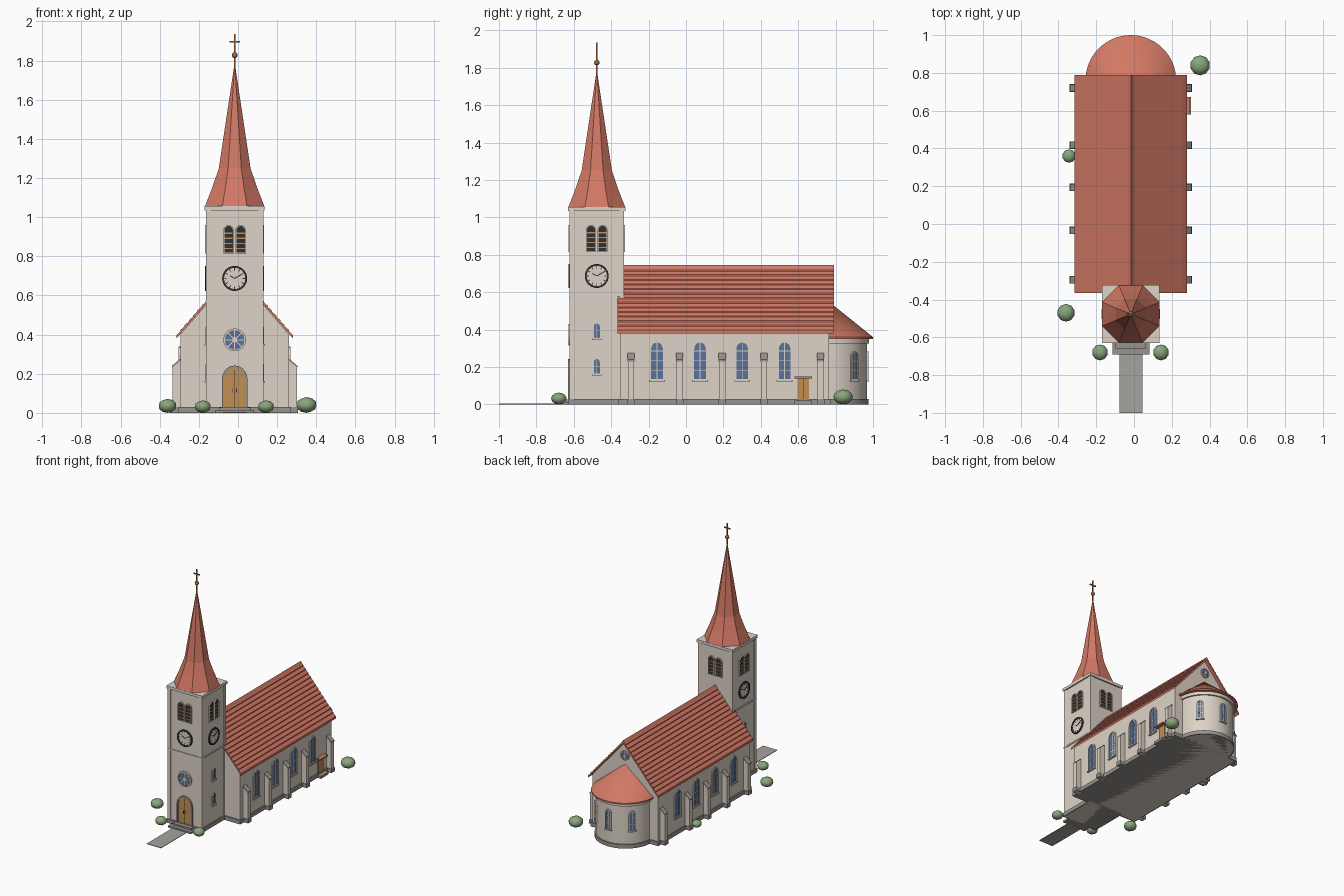
import bpy, bmesh, math
from mathutils import Matrix, Vector

if "Cube" in bpy.data.objects:
    bpy.data.objects.remove(bpy.data.objects["Cube"])

CX, TY = -0.017, -0.477          # model axis, tower centre
PI = math.pi

# ---- colours
def lin(c):
    c /= 255
    return c / 12.92 if c <= 0.04045 else ((c + 0.055) / 1.055) ** 2.4

MATS = {}
for name, rgb in {"plaster": (222, 211, 199), "stone": (152, 147, 142),
                  "roof_tile": (210, 120, 100), "glass": (88, 114, 156),
                  "wood": (196, 142, 82), "dark": (48, 48, 50),
                  "foliage": (138, 166, 124), "bronze": (158, 106, 60),
                  "paving": (166, 163, 160)}.items():
    m = bpy.data.materials.new(name)
    m.diffuse_color = (*[lin(c) for c in rgb], 1)
    m.use_nodes = True
    m.node_tree.nodes["Principled BSDF"].inputs["Base Color"].default_value = m.diffuse_color
    MATS[name] = m

# ---- one bmesh per named part
parts = {}
def part(name, mat):
    if name not in parts:
        parts[name] = (bmesh.new(), mat)
    return parts[name][0]

FLAT = Matrix.Identity(4)
def facing(x, y, deg):
    """Local u = right, v = up, w = outward for a wall facing angle deg."""
    a = math.radians(deg)
    c, s = math.cos(a), math.sin(a)
    return Matrix(((-s, 0, c, x), (c, 0, s, y), (0, 1, 0, 0), (0, 0, 0, 1)))

def prism(name, mat, pts, w0, w1, M=FLAT):
    bm = part(name, mat)
    lo, hi = ([bm.verts.new(M @ Vector((u, v, w))) for u, v in pts] for w in (w0, w1))
    n = len(pts)
    bm.faces.new(lo[::-1])
    bm.faces.new(hi)
    for i in range(n):
        j = (i + 1) % n
        bm.faces.new((lo[i], lo[j], hi[j], hi[i]))

def ring(name, mat, outer, inner, w0, w1, M):
    bm = part(name, mat)
    loops = [[bm.verts.new(M @ Vector((u, v, w))) for u, v in p]
             for p, w in ((outer, w0), (outer, w1), (inner, w1), (inner, w0))]
    n = len(outer)
    for k in range(4):
        a, b = loops[k], loops[(k + 1) % 4]
        for i in range(n):
            j = (i + 1) % n
            bm.faces.new((a[i], a[j], b[j], b[i]))

def rect(u, v, hu, hv, rot=0):
    c, s = math.cos(rot), math.sin(rot)
    return [(u + a * c - b * s, v + a * s + b * c)
            for a, b in ((-hu, -hv), (hu, -hv), (hu, hv), (-hu, hv))]

def circle(r, u=0, v=0, n=24):
    return [(u + r * math.cos(2 * PI * i / n), v + r * math.sin(2 * PI * i / n)) for i in range(n)]

def arch(h, z0, z1, u=0, n=10):
    zs = z1 - h * 1.1
    return [(u - h, z0), (u + h, z0)] + [
        (u + h * math.cos(PI * i / n), zs + h * 1.1 * math.sin(PI * i / n)) for i in range(n + 1)]

def box(name, mat, x0, x1, y0, y1, z0, z1):
    prism(name, mat, [(x0, y0), (x1, y0), (x1, y1), (x0, y1)], z0, z1)

def lathe(name, mat, profile, n, cy, a0=0.0, a1=2 * PI):
    """Faceted surface of revolution around (CX, cy)."""
    bm = part(name, mat)
    rows = [[bm.verts.new((CX + r * math.cos(a0 + (a1 - a0) * i / n),
                           cy + r * math.sin(a0 + (a1 - a0) * i / n), z))
             for i in range(n + 1)] for r, z in profile]
    for a, b in zip(rows, rows[1:]):
        for i in range(n):
            bm.faces.new((a[i], a[i + 1], b[i + 1], b[i]))
    bmesh.ops.remove_doubles(bm, verts=bm.verts[:], dist=1e-5)

def window(name, M, h, z0, z1, f=0.006, bars=2):
    ring(name + "_frames", "plaster", arch(h, z0, z1), arch(h - f, z0 + f, z1 - f), -0.003, 0.008, M)
    prism(name + "_panes", "glass", arch(h - f, z0 + f, z1 - f), -0.003, 0.003, M)
    prism(name + "_bars", "plaster", rect(0, (z0 + z1) / 2, 0.0018, (z1 - z0) / 2 - f), 0, 0.005, M)
    for i in range(bars):
        z = z0 + (z1 - z0) * (i + 1) / (bars + 1)
        prism(name + "_bars", "plaster", rect(0, z, h - f, 0.0015), 0, 0.0045, M)
    prism(name + "_sills", "plaster", rect(0, z0 - 0.002, h + 0.004, 0.004), -0.003, 0.012, M)

def rose(name, M, z, r, spokes):
    ring(name + "_frame", "plaster", circle(r, 0, z), circle(r * 0.86, 0, z), 0, 0.009, M)
    prism(name + "_pane", "glass", circle(r * 0.87, 0, z), 0, 0.003, M)
    for i in range(spokes):
        prism(name + "_spokes", "plaster", rect(0, z, r * 0.87, r * 0.045, PI * i / spokes), 0, 0.006, M)
    prism(name + "_spokes", "plaster", circle(r * 0.22, 0, z), 0, 0.0065, M)

# ---- nave: walls with gables, plinth, stepped tile roof
END = facing(CX, 0, -90)
HW, EAVE, RIDGE = 0.278, 0.40, 0.743
prism("nave_walls", "plaster", [(-HW, 0), (HW, 0), (HW, EAVE), (0, RIDGE - 0.022), (-HW, EAVE)],
      -0.765, 0.35, END)
box("plinth", "stone", CX - 0.288, CX + 0.288, -0.36, 0.775, 0, 0.03)
RH, ROWS, ST = 0.298, 14, 0.007
half = []
for i in range(ROWS):               # sawtooth profile, one tooth per tile course
    for t, up in ((i / ROWS, 0), ((i + 1) / ROWS, ST)):
        half.append((RH * t, RIDGE - ST + (EAVE - RIDGE) * t + up * (1 if t < 1 else 0.6)))
under = [(RH, EAVE - 0.02), (0, RIDGE - 0.022)]
right_side = half + under
prism("nave_roof", "roof_tile", right_side, -0.79, 0.365, END)
prism("nave_roof", "roof_tile", [(-u, v) for u, v in right_side], -0.79, 0.365, END)
prism("ridge_cap", "roof_tile", [(-0.015, RIDGE - 0.02), (0.015, RIDGE - 0.02), (0, RIDGE + 0.002)],
      -0.79, 0.34, END)
rose("gable_window", facing(CX, 0.765, 90), 0.62, 0.036, 4)

# ---- buttresses and side windows on both sides
for side in (0, 180):
    sx = 1 if side == 0 else -1
    for y in (-0.295, -0.034, 0.194, 0.418, 0.72):
        M = facing(CX, y, -90)
        prism("buttresses", "plaster", [(sx * u, v) for u, v in
              ((0.27, 0), (0.318, 0), (0.318, 0.235), (0.27, 0.275))], -0.016, 0.016, M)
        prism("buttress_caps", "stone", [(sx * u, v) for u, v in
              ((0.27, 0.272), (0.321, 0.23), (0.321, 0.24), (0.27, 0.283))], -0.019, 0.019, M)
        prism("buttress_feet", "stone", rect(sx * 0.297, 0.015, 0.027, 0.015), -0.02, 0.02, M)
    for y in (-0.155, 0.075, 0.30, 0.527):
        window("nave_window", facing(CX + sx * HW, y, side), 0.038, 0.13, 0.338, 0.007, 3)

# ---- side door with canopy and step
M = facing(CX + HW, 0.627, 0)
prism("side_door", "wood", rect(0, 0.08, 0.03, 0.06), 0, 0.008, M)
prism("side_door_joint", "dark", rect(0, 0.08, 0.001, 0.058), 0, 0.0085, M)
prism("side_canopy", "roof_tile", rect(0, 0.144, 0.046, 0.005), 0, 0.035, M)
prism("side_step", "stone", rect(0, 0.01, 0.046, 0.01), 0, 0.04, M)

# ---- apse
AY, AR = 0.76, 0.207
def half_disc(r):
    return [(CX + r * math.cos(PI * i / 32), AY + r * math.sin(PI * i / 32)) for i in range(33)]
prism("apse_wall", "plaster", half_disc(AR), 0, 0.36)
prism("apse_plinth", "stone", half_disc(AR + 0.01), 0, 0.03)
prism("apse_cornice", "plaster", half_disc(AR + 0.012), 0.325, 0.35)
lathe("apse_roof", "roof_tile", [(AR, 0.35), (0.24, 0.35), (0.24, 0.36), (0, 0.553)], 32, AY, 0, PI)
for deg in (42, 90, 138):
    a = math.radians(deg)
    window("apse_window", facing(CX + AR * math.cos(a), AY + AR * math.sin(a), deg), 0.025, 0.13, 0.283)

# ---- tower body
TH = 0.142
def tower_box(name, mat, h, z0, z1):
    box(name, mat, CX - h, CX + h, TY - h, TY + h, z0, z1)
tower_box("tower", "plaster", TH, 0, 1.04)
tower_box("tower_plinth", "stone", 0.152, 0, 0.03)
tower_box("tower_string_course", "plaster", 0.148, 0.563, 0.574)
tower_box("tower_cornice", "plaster", 0.153, 1.035, 1.056)
for sx in (-1, 1):
    for sy in (-1, 1):
        x, y = CX + sx * 0.134, TY + sy * 0.134
        box("tower_corner_strips", "plaster", x - 0.012, x + 0.012, y - 0.012, y + 0.012, 0, 1.04)

# ---- tower faces: belfry openings, clocks, small windows
for deg in (-90, 0, 90, 180):
    a = math.radians(deg)
    M = facing(CX + TH * math.cos(a), TY + TH * math.sin(a), deg)
    for u in (-0.031, 0.031):
        o, i = arch(0.027, 0.815, 0.96, u), arch(0.022, 0.82, 0.955, u)
        ring("belfry_frames", "plaster", o, i, 0, 0.009, M)
        prism("belfry_openings", "dark", i, 0, 0.003, M)
        for k in range(4):
            prism("belfry_louvres", "wood", rect(u, 0.84 + k * 0.026, 0.021, 0.003), 0, 0.007, M)
    if deg == 90:
        continue
    # clock
    Z = 0.687
    ring("clock_rim", "dark", circle(0.064, 0, Z, 32), circle(0.054, 0, Z, 32), 0, 0.009, M)
    prism("clock_face", "plaster", circle(0.055, 0, Z, 32), 0, 0.004, M)
    for k in range(12):
        t = k * PI / 6
        prism("clock_marks", "dark", rect(0.047 * math.cos(t), Z + 0.047 * math.sin(t), 0.006, 0.0022, t),
              0, 0.006, M)
    for t, l in ((math.radians(150), 0.028), (math.radians(30), 0.042)):
        prism("clock_hands", "dark", rect(l / 2 * math.cos(t), Z + l / 2 * math.sin(t), l / 2, 0.0026, t),
              0, 0.007, M)
    if deg != -90:
        for z in (0.16, 0.35):
            window("tower_window", M, 0.022, z, z + 0.09, 0.006, 1)

# ---- entrance: rose window, arched double door, steps, path
F = facing(CX, TY - TH, -90)
rose("rose_window", F, 0.373, 0.058, 4)
ring("door_frame", "stone", arch(0.066, 0.03, 0.242), arch(0.055, 0.03, 0.228), 0, 0.012, F)
prism("front_door", "wood", arch(0.055, 0.03, 0.228), 0, 0.005, F)
prism("door_joint", "dark", rect(0, 0.125, 0.0014, 0.095), 0, 0.006, F)
for u in (-0.01, 0.01):
    prism("door_handles", "dark", rect(u, 0.115, 0.002, 0.01), 0, 0.01, F)
box("steps", "stone", CX - 0.08, CX + 0.08, -0.66, -0.6, 0, 0.027)
box("steps", "stone", CX - 0.098, CX + 0.098, -0.69, -0.6, 0, 0.014)
box("path", "paving", CX - 0.061, CX + 0.061, -1.0, -0.62, 0, 0.004)

# ---- spire, ball and cross
K = 1 / math.cos(PI / 8)
lathe("spire", "roof_tile", [(0, 1.055), (0.152 * K, 1.055), (0.115 * K, 1.15), (0.081 * K, 1.25), (0, 1.79)],
      8, TY, PI / 8, PI / 8 + 2 * PI)
lathe("finial_ball", "bronze", [(0.015 * math.sin(PI * i / 8), 1.828 - 0.015 * math.cos(PI * i / 8))
                                for i in range(9)], 14, TY)
box("cross", "bronze", CX - 0.004, CX + 0.004, TY - 0.004, TY + 0.004, 1.77, 1.935)
box("cross", "bronze", CX - 0.026, CX + 0.026, TY - 0.004, TY + 0.004, 1.893, 1.901)

# ---- bushes
for x, y, r in ((0.35, 0.84, 0.053), (-0.344, 0.36, 0.036), (-0.36, -0.47, 0.047),
                (-0.18, -0.68, 0.042), (0.143, -0.68, 0.042)):
    bmesh.ops.create_icosphere(part("bushes", "foliage"), subdivisions=2, radius=r,
        matrix=Matrix.Translation((x, y, r * 0.76)) @ Matrix.Diagonal((1, 1, 0.76, 1)))

# ---- turn every part into an object
SMOOTH = ("apse_wall", "apse_plinth", "apse_cornice", "apse_roof", "finial_ball", "bushes")
for name, (bm, mat) in parts.items():
    bmesh.ops.recalc_face_normals(bm, faces=bm.faces[:])
    me = bpy.data.meshes.new(name)
    bm.to_mesh(me)
    bm.free()
    me.materials.append(MATS[mat])
    ob = bpy.data.objects.new(name, me)
    bpy.context.collection.objects.link(ob)
    if name in SMOOTH:
        bpy.ops.object.select_all(action='DESELECT')
        ob.select_set(True)
        bpy.context.view_layer.objects.active = ob
        bpy.ops.object.shade_smooth_by_angle(angle=math.radians(40))
